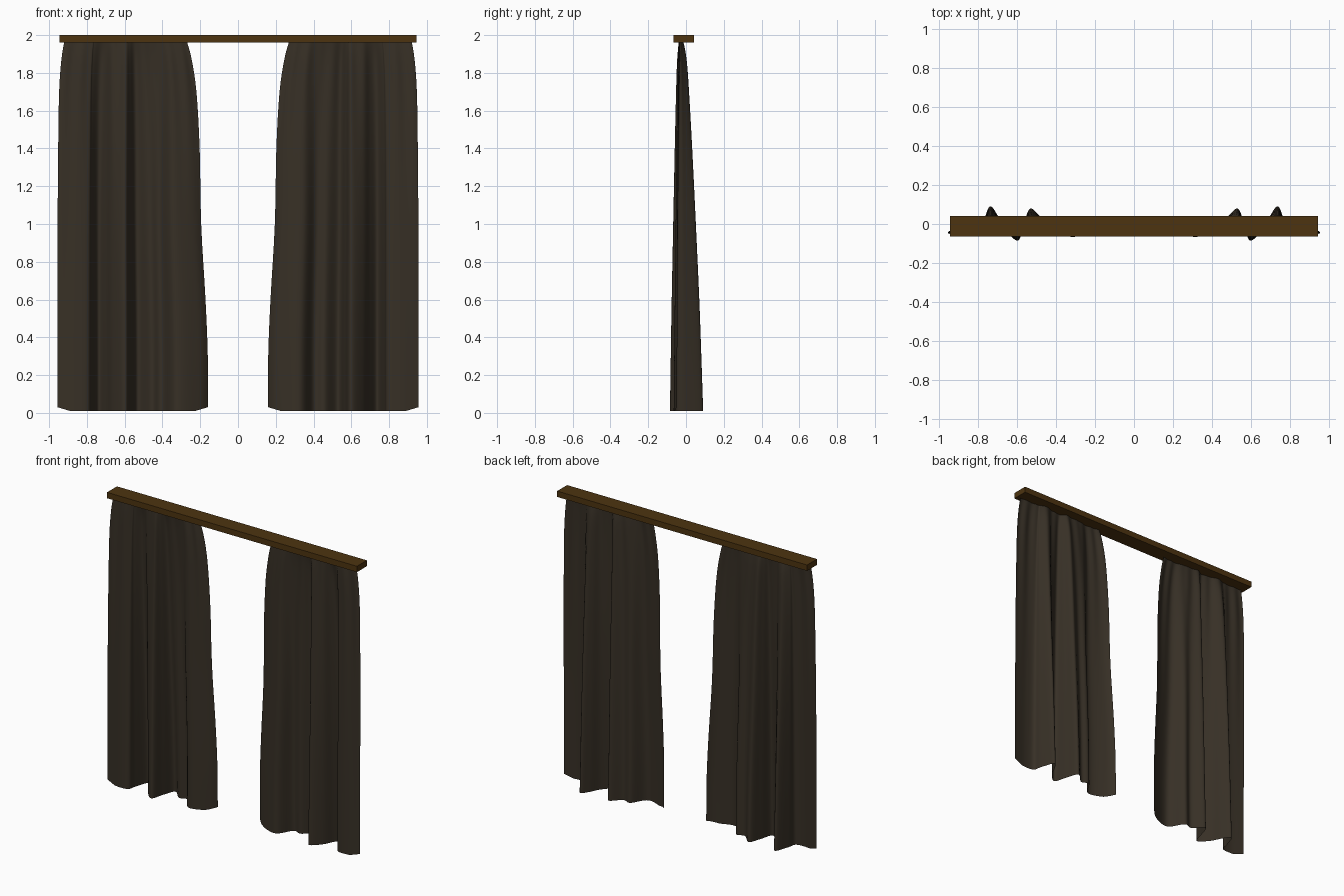
import bpy, math

cube = bpy.data.objects.get("Cube")
if cube:
    bpy.data.objects.remove(cube, do_unlink=True)


def make_material(name, color):
    mat = bpy.data.materials.new(name)
    mat.use_nodes = True
    mat.diffuse_color = color
    bsdf = mat.node_tree.nodes["Principled BSDF"]
    bsdf.inputs["Base Color"].default_value = color
    bsdf.inputs["Roughness"].default_value = 0.9
    return mat


def make_object(name, verts, faces, mat):
    mesh = bpy.data.meshes.new(name)
    mesh.from_pydata(verts, [], faces)
    mesh.materials.append(mat)
    mesh.update()
    obj = bpy.data.objects.new(name, mesh)
    bpy.context.scene.collection.objects.link(obj)
    return obj


def spline(points, steps):
    """Smooth curve through the points."""
    ext = [points[0]] + points + [points[-1]]
    out = []
    for a, b, c, d in zip(ext, ext[1:], ext[2:], ext[3:]):
        for k in range(steps):
            u = k / steps
            out.append(tuple(
                0.5 * (2 * q + (r - p) * u + (2 * p - 5 * q + 4 * r - s) * u * u
                       + (3 * q - p - 3 * r + s) * u ** 3)
                for p, q, r, s in zip(a, b, c, d)))
    return out + [points[-1]]


fabric = make_material("dark fabric", (0.038, 0.029, 0.019, 1))
wood = make_material("brown wood", (0.075, 0.034, 0.005, 1))

# Folds along the hem, from the inner edge to the outer edge (x, y)
HEM = [(.16, .01), (.21, -.03), (.33, -.065), (.40, .03), (.46, .02), (.53, .08),
       (.565, 0), (.595, -.085), (.66, -.03), (.70, .045), (.74, .09), (.775, 0),
       (.79, -.055), (.85, -.065), (.92, -.055), (.955, -.048)]
# Height, fold depth, inner edge shift, outer edge shift
ROWS = [(.01, 1, 0, 0), (.3, .92, 0, 0), (.6, .83, .012, 0), (1.0, .68, .035, 0),
        (1.4, .52, .043, -.003), (1.7, .38, .06, -.008), (1.87, .27, .085, -.02),
        (1.965, .13, .11, -.035)]
CENTRE_Y = -.03


def build_curtain(name, side):
    hem, rows = spline(HEM, 7), spline(ROWS, 4)
    x0, x1 = HEM[0][0], HEM[-1][0]
    verts, faces = [], []
    for z, depth, inner, outer in rows:
        for x, y in hem:
            t = (x - x0) / (x1 - x0)
            # small pleats gathered under the rail
            pleat = .006 * math.sin(t * math.tau * 9) * (z / 2) ** 3 * min(1, depth * 3)
            # hem corners curl up slightly
            lift = .02 * max(0, 1 - 12 * min(t, 1 - t)) if z < .02 else 0
            verts.append((side * (x + inner * (1 - t) ** 3 + outer * t ** 3),
                          CENTRE_Y + depth * (y - CENTRE_Y) + pleat, z + lift))
    n = len(hem)
    for r in range(len(rows) - 1):
        for c in range(n - 1):
            a = r * n + c
            quad = (a, a + 1, a + n + 1, a + n)
            faces.append(quad if side > 0 else quad[::-1])
    obj = make_object(name, verts, faces, fabric)
    for poly in obj.data.polygons:
        poly.use_smooth = True


build_curtain("left_curtain", 1)
build_curtain("right_curtain", -1)

# Curtain rail
rail_verts = [(x, y, z) for x in (-.945, .945) for y in (-.065, .042) for z in (1.96, 2)]
rail_faces = [(0, 1, 3, 2), (4, 6, 7, 5), (0, 4, 5, 1), (2, 3, 7, 6), (0, 2, 6, 4), (1, 5, 7, 3)]
make_object("curtain_rail", rail_verts, rail_faces, wood)
